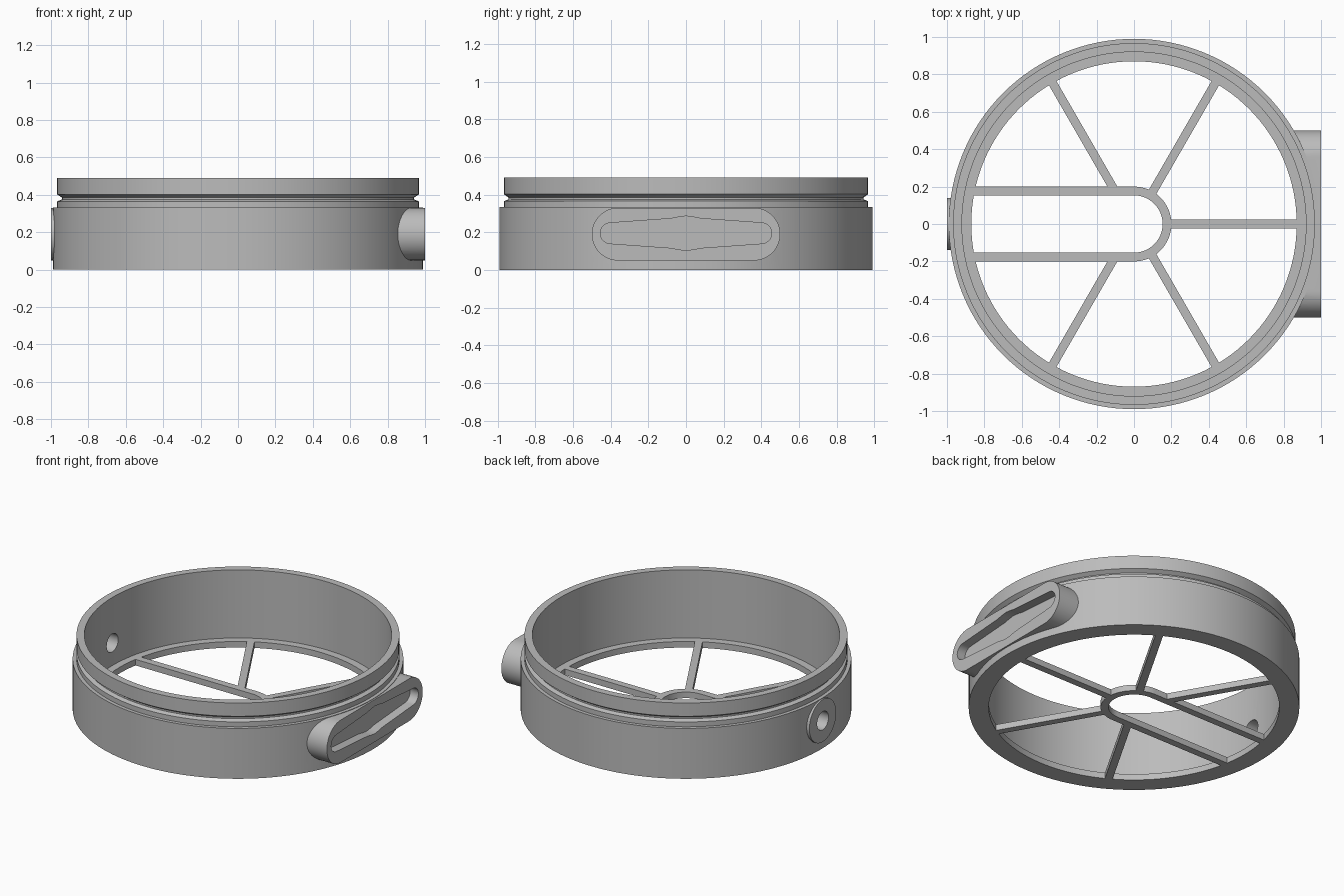
import bpy, bmesh, math
from mathutils import Vector, Matrix

if "Cube" in bpy.data.objects:
    bpy.data.objects.remove(bpy.data.objects["Cube"])

grey = bpy.data.materials.new("grey plastic")
grey.diffuse_color = (0.5, 0.5, 0.5, 1)
grey.use_nodes = True
grey.node_tree.nodes["Principled BSDF"].inputs["Base Color"].default_value = grey.diffuse_color
SEG = 128


def finish(bm, name):
    bmesh.ops.recalc_face_normals(bm, faces=bm.faces)
    mesh = bpy.data.meshes.new(name)
    bm.to_mesh(mesh)
    bm.free()
    mesh.materials.append(grey)
    ob = bpy.data.objects.new(name, mesh)
    bpy.context.collection.objects.link(ob)
    return ob


def lathe(name, profile):
    """Solid of revolution about z from (radius, z) points."""
    bm = bmesh.new()
    rings = [[bm.verts.new((r * math.cos(2 * math.pi * i / SEG),
                            r * math.sin(2 * math.pi * i / SEG), z))
              for i in range(SEG)] for r, z in profile]
    for a, b in zip(rings, rings[1:]):
        for i in range(SEG):
            j = (i + 1) % SEG
            bm.faces.new((a[i], a[j], b[j], b[i]))
    bm.faces.new(rings[0])
    bm.faces.new(rings[-1])
    return finish(bm, name)


def prism(name, pts, lo, hi, axis="z"):
    """Extrude an outline: (x, y) along z, or (y, z) along x."""
    place = (lambda p, h: (p[0], p[1], h)) if axis == "z" else (lambda p, h: (h, p[0], p[1]))
    bm = bmesh.new()
    a = [bm.verts.new(place(p, lo)) for p in pts]
    b = [bm.verts.new(place(p, hi)) for p in pts]
    for i in range(len(pts)):
        j = (i + 1) % len(pts)
        bm.faces.new((a[i], a[j], b[j], b[i]))
    bm.faces.new(a)
    bm.faces.new(b)
    return finish(bm, name)


def arc(cx, cy, r, start, end, n=24):
    return [(cx + r * math.cos(math.radians(start + (end - start) * i / n)),
             cy + r * math.sin(math.radians(start + (end - start) * i / n)))
            for i in range(n + 1)]


def combine(ob, tool, op):
    mod = ob.modifiers.new("cut", "BOOLEAN")
    mod.object, mod.operation, mod.solver = tool, op, "EXACT"
    bpy.context.view_layer.objects.active = ob
    bpy.ops.object.modifier_apply(modifier=mod.name)
    bpy.data.objects.remove(tool)


def smooth(ob):
    bpy.ops.object.select_all(action="DESELECT")
    ob.select_set(True)
    bpy.context.view_layer.objects.active = ob
    bpy.ops.object.shade_smooth_by_angle(angle=math.radians(25))


MID = 0.19

# Stepped and grooved ring body
body = lathe("ring_body", [(0.99, 0), (0.99, 0.333), (0.967, 0.333), (0.967, 0.365),
                           (0.942, 0.375), (0.942, 0.385), (0.967, 0.402), (0.967, 0.49)])

# Long rounded pad on the right and round boss on the left
pad = arc(0.36, MID, 0.14, -90, 90) + arc(-0.36, MID, 0.14, 90, 270)
combine(body, prism("pad", pad, 0.7, 1.0, "x"), "UNION")
combine(body, prism("boss", arc(0, MID, 0.14, 0, 360, 48)[:-1], -1.0, -0.8, "x"), "UNION")

# Bore, leaving a thin flange at the bottom
combine(body, lathe("bore", [(0.92, 0.04), (0.92, 0.7)]), "DIFFERENCE")
combine(body, lathe("flange_opening", [(0.87, -0.1), (0.87, 0.2)]), "DIFFERENCE")

# Tapered slot with a bulge in the middle
half = arc(0.4, MID + 0.005, 0.055, -86, 86, 16)
upper = [(0.08, 0.273), (0.04, 0.281), (0, 0.286), (-0.04, 0.281), (-0.08, 0.273)]
slot = half + upper + [(-y, z) for y, z in reversed(half)] \
    + [(-y, 2 * (MID + 0.005) - z) for y, z in upper]
combine(body, prism("slot", slot, 0.94, 1.1, "x"), "DIFFERENCE")

# Hole through the boss
combine(body, prism("boss_hole", arc(0, MID, 0.06, 0, 360, 32)[:-1], -1.1, -0.7, "x"), "DIFFERENCE")
smooth(body)

# U-shaped rail: two parallel bars joined by a half round
outer, inner = arc(0, 0, 0.2, -90, 90, 32), arc(0, 0, 0.153, 90, -90, 32)
rail = [(-0.85, -0.2)] + outer + [(-0.85, 0.2), (-0.86, 0.153)] + inner + [(-0.86, -0.153)]
smooth(prism("u_rail", rail, 0, 0.04))

# Five radial spokes
for k, deg in enumerate((-120, -60, 0, 60, 120)):
    start = 0.196 if abs(deg) < 90 else 0.215
    spoke = prism(f"spoke_{k + 1}", [(start, -0.023), (0.871, -0.023),
                                     (0.871, 0.023), (start, 0.023)], 0, 0.04)
    spoke.data.transform(Matrix.Rotation(math.radians(deg), 4, "Z"))
